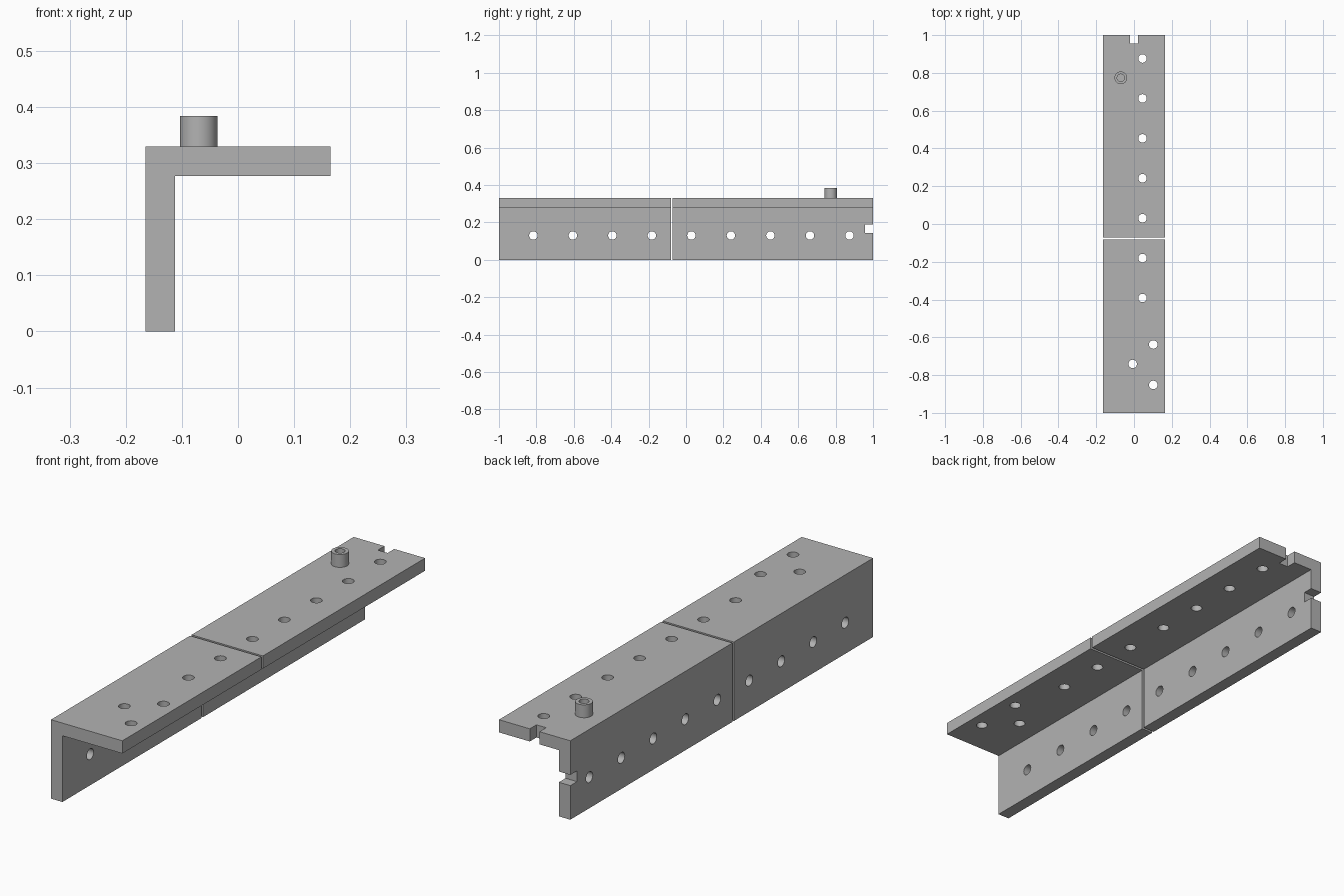
import bpy, bmesh, math
from mathutils import Matrix, Vector

if "Cube" in bpy.data.objects:
    bpy.data.objects.remove(bpy.data.objects["Cube"], do_unlink=True)

HALF, HEIGHT, THICK = 0.165, 0.33, 0.053
HOLE_R, PITCH = 0.0225, 0.2113

steel = bpy.data.materials.new("plain_grey")
steel.use_nodes = True
steel.diffuse_color = (0.45, 0.45, 0.45, 1)
steel.node_tree.nodes["Principled BSDF"].inputs["Base Color"].default_value = (0.45, 0.45, 0.45, 1)


def add_object(name, bm):
    bmesh.ops.recalc_face_normals(bm, faces=bm.faces)
    mesh = bpy.data.meshes.new(name)
    bm.to_mesh(mesh)
    bm.free()
    mesh.materials.append(steel)
    obj = bpy.data.objects.new(name, mesh)
    bpy.context.collection.objects.link(obj)
    return obj


def add_cylinder(bm, centre, radius, depth, axis="Z"):
    turn = Matrix.Rotation(math.pi / 2, 4, "Y") if axis == "X" else Matrix()
    bmesh.ops.create_cone(bm, cap_ends=True, segments=32, radius1=radius, radius2=radius,
                          depth=depth, matrix=Matrix.Translation(centre) @ turn)


def add_box(bm, centre, size):
    bmesh.ops.create_cube(bm, size=1, matrix=Matrix.Translation(centre) @ Matrix.Diagonal((*size, 1)))


def cut(obj, cutter_bm):
    cutter = add_object("cutter", cutter_bm)
    cutter.hide_render = True
    mod = obj.modifiers.new("cut", "BOOLEAN")
    mod.operation, mod.solver, mod.object = "DIFFERENCE", "EXACT", cutter
    bpy.ops.object.select_all(action="DESELECT")
    bpy.context.view_layer.objects.active = obj
    obj.select_set(True)
    bpy.ops.object.modifier_apply(modifier=mod.name)
    bpy.data.objects.remove(cutter, do_unlink=True)
    bpy.ops.object.shade_smooth_by_angle(angle=math.radians(30))


def angle_section(name, y0, y1):
    # L profile extruded along y
    inner, under = THICK - HALF, HEIGHT - THICK
    profile = [(-HALF, 0), (inner, 0), (inner, under), (HALF, under), (HALF, HEIGHT), (-HALF, HEIGHT)]
    bm = bmesh.new()
    face = bm.faces.new([bm.verts.new((x, y0, z)) for x, z in profile])
    out = bmesh.ops.extrude_face_region(bm, geom=[face])
    verts = [v for v in out["geom"] if isinstance(v, bmesh.types.BMVert)]
    bmesh.ops.translate(bm, verts=verts, vec=Vector((0, y1 - y0, 0)))
    return add_object(name, bm)


# Hole positions: one row along the wall, one along the top, and a cluster of three
wall_holes = [0.874 - PITCH * i for i in range(9)]
top_holes = [(0.045, 0.876 - PITCH * i) for i in range(7)]
top_holes += [(0.102, -0.638), (-0.007, -0.741), (0.102, -0.852)]

# Two lengths of angle bar with a narrow gap between them
for name, y0, y1 in (("front_angle_bar", -1, -0.081), ("back_angle_bar", -0.071, 1)):
    bar = angle_section(name, y0, y1)
    cutters = bmesh.new()
    for y in wall_holes:
        if y0 < y < y1:
            add_cylinder(cutters, (THICK / 2 - HALF, y, 0.13), HOLE_R, 0.1, "X")
    for x, y in top_holes:
        if y0 < y < y1:
            add_cylinder(cutters, (x, y, HEIGHT - THICK / 2), HOLE_R, 0.1)
    if y1 == 1:
        # Square notches in the back end
        add_box(cutters, (0, 1, HEIGHT - THICK / 2), (0.045, 0.088, 0.1))
        add_box(cutters, (THICK / 2 - HALF, 1, HEIGHT / 2), (0.1, 0.088, 0.045))
    cut(bar, cutters)

# Hollow peg standing on the top
bm = bmesh.new()
add_cylinder(bm, (-0.07, 0.774, HEIGHT + 0.027), 0.0335, 0.054)
peg = add_object("hollow_peg", bm)
bore = bmesh.new()
add_cylinder(bore, (-0.07, 0.774, HEIGHT + 0.027), 0.0195, 0.1)
cut(peg, bore)
